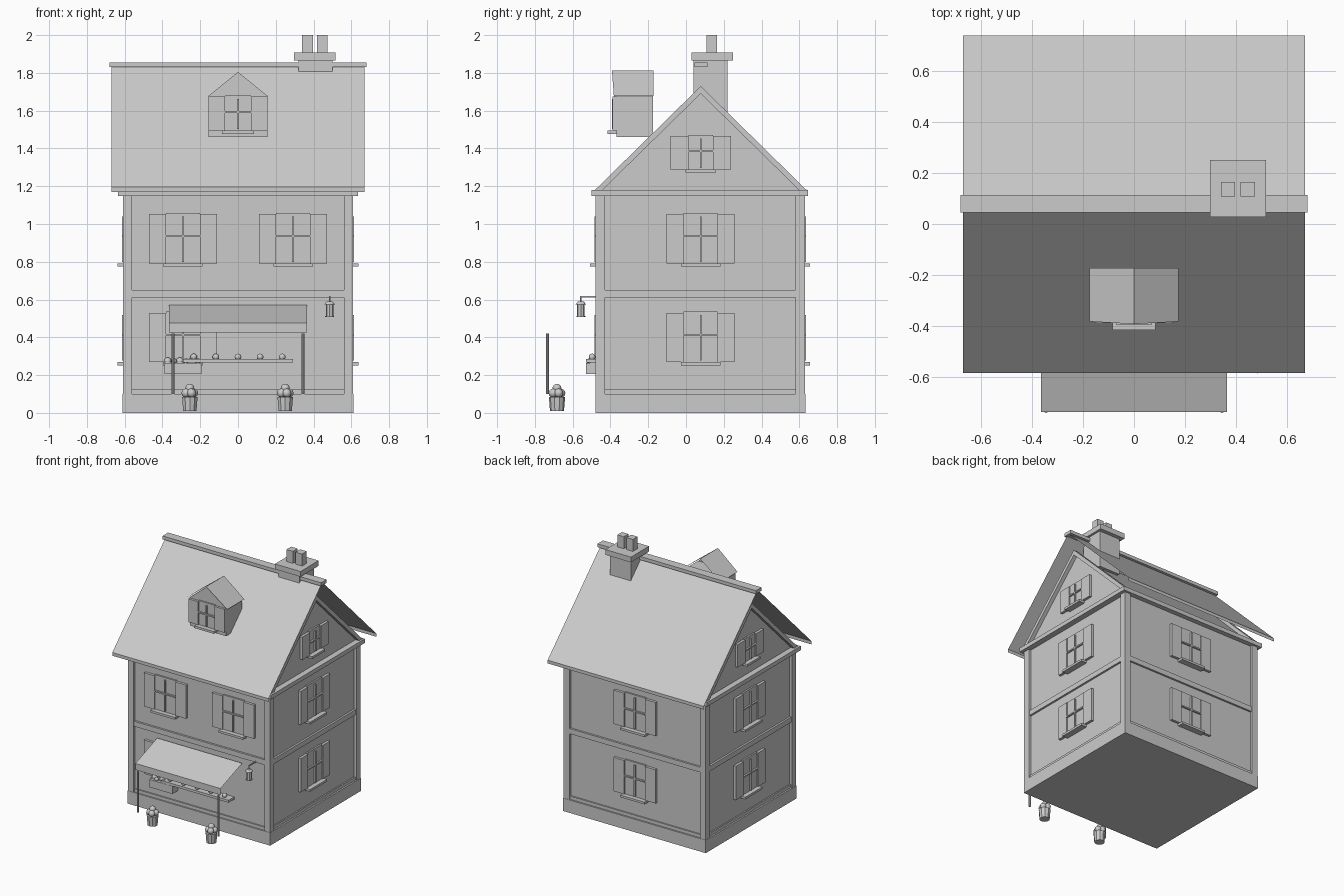
import bpy, bmesh, math
from mathutils import Matrix, Vector

if "Cube" in bpy.data.objects:
    bpy.data.objects.remove(bpy.data.objects["Cube"])

YC = 0.078                      # depth centre of the house


def finish(name, bm, mat=None):
    bmesh.ops.recalc_face_normals(bm, faces=bm.faces)
    me = bpy.data.meshes.new(name)
    bm.to_mesh(me)
    bm.free()
    ob = bpy.data.objects.new(name, me)
    if mat:
        ob.matrix_world = mat
    bpy.context.collection.objects.link(ob)
    return ob


def add_box(bm, x0, x1, y0, y1, z0, z1):
    m = Matrix.Translation(((x0 + x1) / 2, (y0 + y1) / 2, (z0 + z1) / 2))
    bmesh.ops.create_cube(bm, size=1, matrix=m @ Matrix.Diagonal((x1 - x0, y1 - y0, z1 - z0, 1)))


def box(name, *b):
    bm = bmesh.new()
    add_box(bm, *b)
    return finish(name, bm)


def cyl(name, x, y, z0, z1, r0, r1, n=10):
    bm = bmesh.new()
    bmesh.ops.create_cone(bm, cap_ends=True, segments=n, radius1=r0, radius2=r1, depth=z1 - z0,
                          matrix=Matrix.Translation((x, y, (z0 + z1) / 2)))
    return finish(name, bm)


def balls(name, items, n=8):
    bm = bmesh.new()
    for x, y, z, r in items:
        bmesh.ops.create_uvsphere(bm, u_segments=n, v_segments=6, radius=r,
                                  matrix=Matrix.Translation((x, y, z)))
    ob = finish(name, bm)
    ob.data.shade_smooth()
    return ob


def sheet(name, prof, x0, x1):
    # open strip: a (y, z) profile swept along x
    bm = bmesh.new()
    a = [bm.verts.new((x0, y, z)) for y, z in prof]
    b = [bm.verts.new((x1, y, z)) for y, z in prof]
    for i in range(len(prof) - 1):
        bm.faces.new((a[i], a[i + 1], b[i + 1], b[i]))
    return finish(name, bm)


def prism(name, prof, x0, x1):
    bm = bmesh.new()
    f = bm.faces.new([bm.verts.new((x0, y, z)) for y, z in prof])
    g = bmesh.ops.extrude_face_region(bm, geom=[f])
    bmesh.ops.translate(bm, vec=(x1 - x0, 0, 0),
                        verts=[v for v in g['geom'] if isinstance(v, bmesh.types.BMVert)])
    return finish(name, bm)


def window(name, x, y, z, angle, w=0.09, h=0.265, outer=0.18):
    # local frame: -y points out of the wall, z = 0 is the window bottom
    bm = bmesh.new()
    add_box(bm, -w, w, -0.012, 0.005, 0, h + 0.006)
    add_box(bm, -0.005, 0.005, -0.025, 0, 0.012, h - 0.012)
    add_box(bm, -w, w, -0.025, 0, h * 0.56 - 0.005, h * 0.56 + 0.005)
    for s in (-1, 1):
        a, b = sorted((s * w, s * outer))
        add_box(bm, a, b, -0.02, 0.005, 0.004, h)
    add_box(bm, -w - 0.015, w + 0.015, -0.047, 0, -0.013, 0.004)
    return finish(name, bm, Matrix.Translation((x, y, z)) @ Matrix.Rotation(angle, 4, 'Z'))


# walls, plinth, bands, posts
W, YF, YB = 0.59, -0.46, 0.61
box("walls", -W, W, YF, YB, 0, 1.17)
box("plinth", -0.612, 0.612, -0.48, 0.632, 0, 0.1)
box("base_trim", -0.6, 0.6, -0.47, 0.62, 0.1, 0.125)
box("floor_band", -0.605, 0.605, -0.475, 0.625, 0.61, 0.65)
box("cornice", -0.635, 0.635, -0.5, 0.647, 1.148, 1.18)
for i, (a, b) in enumerate(((-0.61, -0.56), (0.56, 0.61))):
    for j, (c, d) in enumerate(((-0.478, -0.428), (0.58, 0.63))):
        box(f"corner_post_{i}{j}", a, b, c, d, 0.1, 1.15)

# gable walls with sloping trim
prism("gable_walls", [(YC - 0.53, 1.17), (YC + 0.53, 1.17), (YC, 1.7)], -W, W)
for i, (a, b) in enumerate(((-0.62, -0.585), (0.585, 0.62))):
    for j, s in enumerate((-1, 1)):
        prism(f"gable_trim_{i}{j}", [(YC, 1.73), (YC + s * 0.56, 1.18),
                                     (YC + s * 0.52, 1.18), (YC, 1.69)], a, b)

# thin overhanging roof with ridge cap
sheet("roof", [(-0.583, 1.17), (-0.583, 1.195), (YC, 1.845), (0.739, 1.195), (0.739, 1.17)], -0.67, 0.67)
box("ridge_cap", -0.68, 0.68, 0.046, 0.114, 1.83, 1.856)

# chimney
box("chimney", 0.32, 0.5, 0.04, 0.22, 1.58, 1.87)
box("chimney_cap", 0.297, 0.517, 0.028, 0.25, 1.866, 1.907)
for i, x in enumerate((0.368, 0.446)):
    box(f"chimney_pot_{i}", x - 0.028, x + 0.028, 0.108, 0.165, 1.9, 2.0)

# windows on every wall
for i, x in enumerate((-0.292, 0.292)):
    window(f"front_upper_window_{i}", x, YF, 0.787, 0)
window("front_lower_window", -0.292, YF, 0.265, 0)
for zi, z in enumerate((0.265, 0.787)):
    window(f"back_window_{zi}", 0, YB, z, math.pi)
    window(f"right_window_{zi}", W, YC, z, math.pi / 2)
    window(f"left_window_{zi}", -W, YC, z, -math.pi / 2)
window("right_gable_window", W, YC, 1.285, math.pi / 2, 0.065, 0.18, 0.16)
window("left_gable_window", -W, YC, 1.285, -math.pi / 2, 0.065, 0.18, 0.16)

# dormer
box("dormer_walls", -0.155, 0.155, -0.368, -0.175, 1.46, 1.68)
bm = bmesh.new()
bm.faces.new([bm.verts.new(v) for v in ((-0.16, -0.37, 1.675), (0.16, -0.37, 1.675), (0, -0.37, 1.805))])
finish("dormer_gable", bm)
bm = bmesh.new()
f = [bm.verts.new(v) for v in ((-0.175, -0.382, 1.677), (0, -0.392, 1.812), (0.175, -0.382, 1.677))]
k = [bm.verts.new((v.co.x, -0.172, v.co.z)) for v in f]
for i in (0, 1):
    bm.faces.new((f[i], f[i + 1], k[i + 1], k[i]))
finish("dormer_roof", bm)
window("dormer_window", 0, -0.368, 1.49, 0, 0.07, 0.185, 0.155)

# awning and its poles
sheet("awning", [(-0.47, 0.57), (-0.736, 0.475), (-0.736, 0.425)], -0.365, 0.365)
for i, x in enumerate((-0.345, 0.345)):
    cyl(f"awning_pole_{i}", x, -0.733, 0.1, 0.42, 0.008, 0.008, 8)

# display shelf with round goods
box("shelf", -0.29, 0.29, -0.53, -0.46, 0.266, 0.285)
balls("shelf_goods", [(0.117 * i, -0.497, 0.296, 0.018) for i in range(-2, 3)])

# flower box
box("flower_box", -0.39, -0.192, -0.53, -0.46, 0.205, 0.265)
balls("box_flowers", [(-0.372 + 0.032 * i, -0.5 + 0.012 * (-1) ** i, 0.274, 0.02 - 0.005 * (i % 2))
                      for i in range(6)])

# potted plants
for i, x in enumerate((-0.255, 0.25)):
    cyl(f"plant_pot_{i}", x, -0.683, 0.01, 0.085, 0.037, 0.043)
    balls(f"plant_{i}", [(x + 0.022 * math.cos(t), -0.683 + 0.022 * math.sin(t), 0.105, 0.024)
                         for t in (0.4, 1.97, 3.54, 5.1)] + [(x, -0.683, 0.13, 0.024)])

# hanging lantern
box("lantern_arm", 0.481, 0.489, -0.56, -0.46, 0.612, 0.62)
cyl("lantern_hook", 0.485, -0.557, 0.585, 0.62, 0.004, 0.004, 6)
cyl("lantern_cap", 0.485, -0.557, 0.575, 0.59, 0.028, 0.015, 8)
cyl("lantern_body", 0.485, -0.557, 0.512, 0.576, 0.02, 0.02, 8)
cyl("lantern_base", 0.485, -0.557, 0.507, 0.514, 0.024, 0.024, 8)
